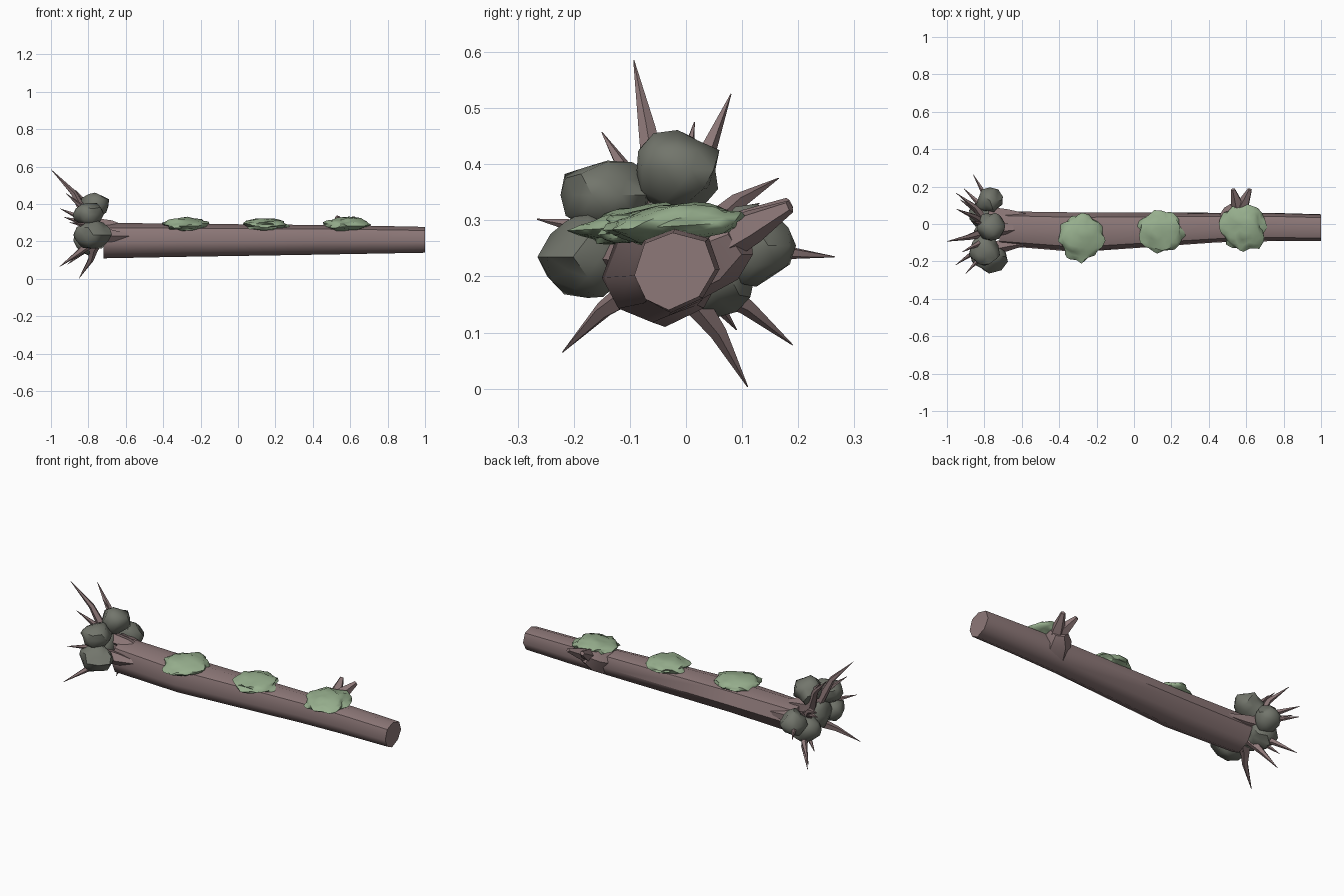
import bpy, bmesh, math, random
from mathutils import Vector, noise

if "Cube" in bpy.data.objects:
    bpy.data.objects.remove(bpy.data.objects["Cube"])

random.seed(4)


def material(name, rgb):
    m = bpy.data.materials.new(name)
    m.diffuse_color = (*rgb, 1)
    m.use_nodes = True
    m.node_tree.nodes["Principled BSDF"].inputs["Base Color"].default_value = m.diffuse_color
    return m


BARK = material("bark", (0.27, 0.19, 0.19))
MOSS = material("moss", (0.31, 0.43, 0.27))
STONE = material("clump_grey", (0.17, 0.18, 0.15))


def finish(name, bm, mat, angle=40):
    bmesh.ops.recalc_face_normals(bm, faces=bm.faces)
    mesh = bpy.data.meshes.new(name)
    bm.to_mesh(mesh)
    bm.free()
    mesh.materials.append(mat)
    ob = bpy.data.objects.new(name, mesh)
    bpy.context.collection.objects.link(ob)
    bpy.ops.object.select_all(action='DESELECT')
    bpy.context.view_layer.objects.active = ob
    ob.select_set(True)
    bpy.ops.object.shade_smooth_by_angle(angle=math.radians(angle))
    return ob


def loft(bm, rings):
    """Skin a list of point rings and cap both ends."""
    vs = [[bm.verts.new(p) for p in r] for r in rings]
    n = len(vs[0])
    for a, b in zip(vs, vs[1:]):
        for i in range(n):
            j = (i + 1) % n
            bm.faces.new((a[i], a[j], b[j], b[i]))
    bm.faces.new(vs[0])
    bm.faces.new(vs[-1][::-1])


def limb(name, path, sides=5):
    """Tapering limb; path holds (point, radius)."""
    pts = [Vector(p) for p, r in path]
    rings = []
    for i, (p, r) in enumerate(path):
        d = pts[min(i + 1, len(pts) - 1)] - pts[max(i - 1, 0)]
        q = d.to_track_quat('Z', 'Y')
        rings.append([pts[i] + q @ Vector((r * math.cos(t), r * math.sin(t), 0))
                      for t in (2 * math.pi * k / sides for k in range(sides))])
    bm = bmesh.new()
    loft(bm, rings)
    return finish(name, bm, BARK)


def blob(name, centre, size, mat, rough, freq, subdiv=2, tilt=0.0):
    """Lumpy sphere; noise is sampled on the unit sphere."""
    bm = bmesh.new()
    bmesh.ops.create_icosphere(bm, subdivisions=subdiv, radius=1)
    seed = Vector([random.uniform(-20, 20) for _ in range(3)])
    c = Vector(centre)
    for v in bm.verts:
        k = 1 + rough * noise.noise(v.co * freq + seed)
        p = Vector([a * s * k for a, s in zip(v.co, size)])
        p.z += tilt * p.y
        v.co = c + p
    return finish(name, bm, mat, 50)


# Trunk: seven-sided, slightly irregular, thicker towards the roots
profile = [(-0.05, 1), (0.75, 0.78), (1, 0.05), (0.6, -0.65),
           (-0.15, -1), (-0.72, -0.72), (-1, -0.1), (-0.75, 0.72)]
stations = [(-0.72, -0.115, 0.068, 0.11, 0.30), (-0.3, -0.15, 0.062, 0.118, 0.295),
            (0.45, -0.098, 0.06, 0.13, 0.288), (0.72, -0.092, 0.06, 0.135, 0.284),
            (1.0, -0.092, 0.052, 0.14, 0.278)]
bm = bmesh.new()
loft(bm, [[(x, (y0 + y1) / 2 + u * (y1 - y0) / 2, (z0 + z1) / 2 + w * (z1 - z0) / 2)
           for u, w in profile] for x, y0, y1, z0, z1 in stations])
finish("trunk", bm, BARK, 50)

# Forked branch stub on the back
limb("branch_stub", [((0.52, -0.01, 0.23), 0.085), ((0.55, 0.055, 0.255), 0.075),
                     ((0.57, 0.095, 0.275), 0.045)], 6)
for i, tip in enumerate([(0.53, 0.185, 0.33), (0.62, 0.185, 0.325)]):
    base = Vector((0.565, 0.06, 0.26))
    limb("branch_prong_%d" % i, [(base, 0.04), (base.lerp(Vector(tip), 0.45), 0.032),
                                 (tip, 0.012)])

# Moss pads along the top
for i, (x, y, z, rx, ry, rz) in enumerate([(-0.28, -0.07, 0.29, 0.118, 0.118, 0.034),
                                           (0.145, -0.04, 0.29, 0.115, 0.112, 0.032),
                                           (0.585, -0.018, 0.29, 0.12, 0.118, 0.036)]):
    blob("moss_pad_%d" % i, (x, y, z), (rx, ry, rz), MOSS, 0.3, 2.2, 3, 0.06)

# Clumps of earth and stone ringed around the roots
for i, (c, s) in enumerate([((-0.765, -0.015, 0.39), (0.075, 0.078, 0.07)),
                            ((-0.80, -0.14, 0.345), (0.085, 0.085, 0.065)),
                            ((-0.775, -0.175, 0.235), (0.10, 0.08, 0.075)),
                            ((-0.77, 0.125, 0.255), (0.068, 0.066, 0.07)),
                            ((-0.80, 0.05, 0.205), (0.08, 0.075, 0.075)),
                            ((-0.80, -0.06, 0.255), (0.06, 0.08, 0.085))]):
    blob("root_clump_%d" % i, c, s, STONE, 0.3, 1.9)

# Roots fanning out of the broken end; the tips taper to points
tips = [(-1.0, -0.093, 0.585), (-0.95, 0.08, 0.525), (-0.95, 0.165, 0.375),
        (-0.86, 0.265, 0.235), (-0.91, 0.19, 0.078), (-0.85, 0.11, 0.003),
        (-0.955, -0.22, 0.065), (-0.90, -0.265, 0.302), (-0.92, -0.15, 0.457),
        (-0.87, 0.015, 0.475), (-0.88, 0.09, 0.105), (-0.89, -0.165, 0.115),
        (-0.93, 0.13, 0.33)]
for i, t in enumerate(tips):
    tip = Vector(t)
    base = Vector((-0.74, -0.03, 0.23))
    mid = base.lerp(tip, 0.62) + Vector((0.02, 0, 0.012))
    limb("root_%d" % i, [(base, 0.04), (base.lerp(tip, 0.3), 0.026), (mid, 0.016),
                         (tip, 0.001)])

# Root flares gripping the trunk end
for i, (y, z) in enumerate([(-0.13, 0.24), (0.06, 0.25), (-0.03, 0.29)]):
    limb("root_flare_%d" % i, [((-0.54, y * 0.75, 0.21 + (z - 0.21) * 0.6), 0.004),
                               ((-0.68, y * 0.85, z - 0.01), 0.035),
                               ((-0.78, y, z), 0.04)])
